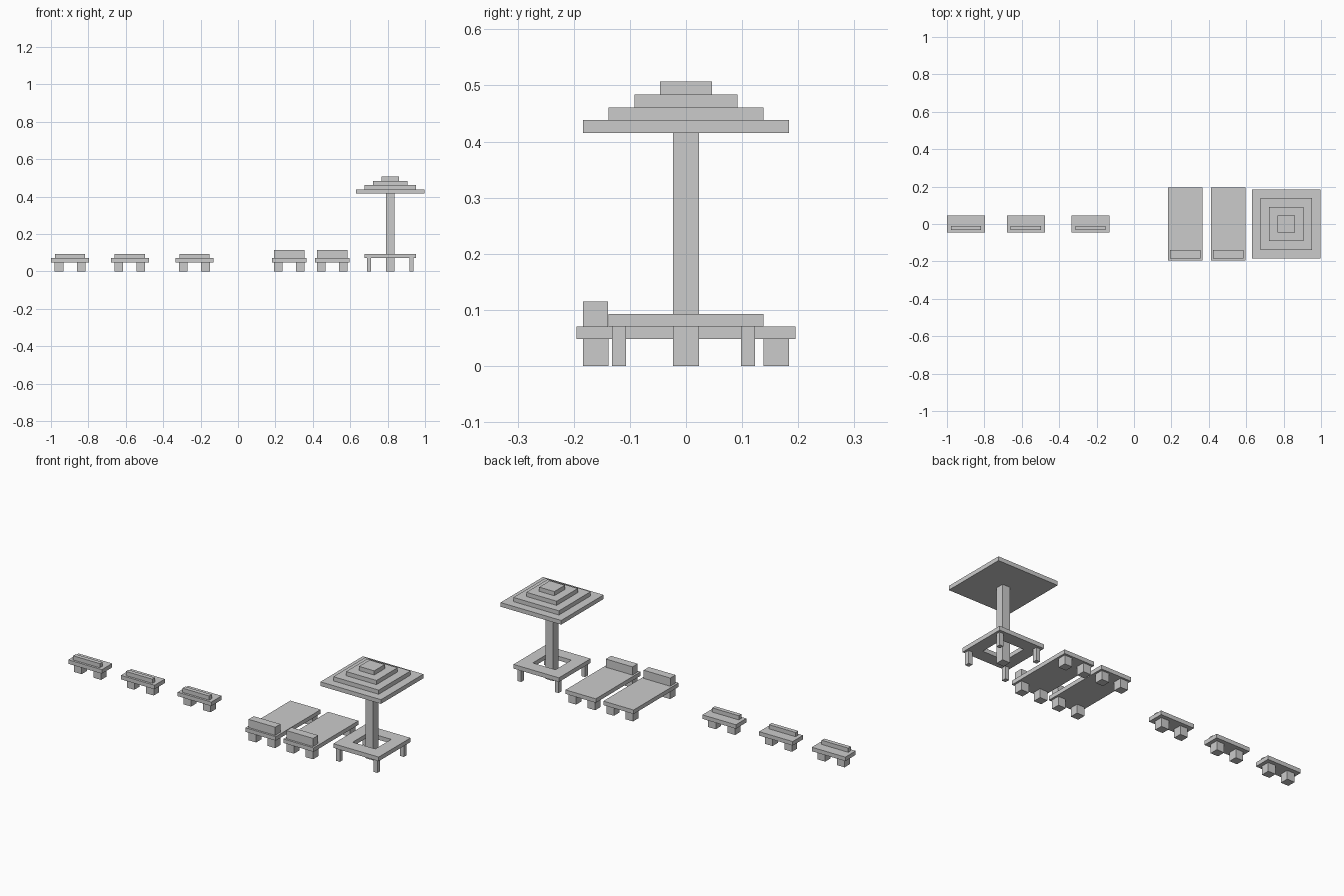
import bpy, bmesh

if "Cube" in bpy.data.objects:
    bpy.data.objects.remove(bpy.data.objects["Cube"])


def boxes(name, parts):
    """One object from boxes given as (x0, x1, y0, y1, z0, z1)."""
    bm = bmesh.new()
    for x0, x1, y0, y1, z0, z1 in parts:
        verts = bmesh.ops.create_cube(bm, size=1)["verts"]
        for v in verts:
            v.co.x = x1 if v.co.x > 0 else x0
            v.co.y = y1 if v.co.y > 0 else y0
            v.co.z = z1 if v.co.z > 0 else z0
    mesh = bpy.data.meshes.new(name)
    bm.to_mesh(mesh)
    bm.free()
    obj = bpy.data.objects.new(name, mesh)
    bpy.context.collection.objects.link(obj)
    return obj


SEAT, SLAB = 0.048, 0.070   # underside and top of the seats
U = 0.023                   # basic thickness

# Three benches with low backrests
for i, cx in enumerate((-0.898, -0.578, -0.233), 1):
    boxes(f"bench_{i}_seat", [(cx - 0.102, cx + 0.102, -0.045, 0.045, SEAT, SLAB)])
    boxes(f"bench_{i}_backrest", [(cx - 0.081, cx + 0.081, -0.033, -0.010, SLAB, 0.093)])
    boxes(f"bench_{i}_legs", [(cx + s - U, cx + s + U, -U, U, 0, SEAT)
                              for s in (-0.059, 0.059)])

# Two sun loungers with headrests at the front
for i, cx in enumerate((0.274, 0.504), 1):
    boxes(f"lounger_{i}_bed", [(cx - 0.092, cx + 0.092, -0.195, 0.195, SEAT, SLAB)])
    boxes(f"lounger_{i}_headrest", [(cx - 0.081, cx + 0.081, -0.184, -0.139, SLAB, 0.115)])
    boxes(f"lounger_{i}_legs", [(cx + s - U, cx + s + U, y - U, y + U, 0, SEAT)
                                for s in (-0.058, 0.058) for y in (-0.161, 0.161)])

# Ring-shaped table around the parasol pole
px = 0.814
o, h = 0.138, 0.069
boxes("table_top", [(px - o, px + o, -o, -h, SLAB, 0.093),
                    (px - o, px + o, h, o, SLAB, 0.093),
                    (px - o, px - h, -h, h, SLAB, 0.093),
                    (px + h, px + o, -h, h, SLAB, 0.093)])
boxes("table_legs", [(px + s - U / 2, px + s + U / 2, y - 0.0125, y + 0.0125, 0, SLAB)
                     for s in (-0.114, 0.114) for y in (-0.1195, 0.1105)])

# Parasol pole and stepped canopy
boxes("parasol_pole", [(px - U, px + U, -U, U, 0, 0.415)])
for i in range(4):
    r = 0.046 * (4 - i)
    z = 0.415 + i * U
    boxes(f"canopy_step_{i + 1}", [(px - r, px + r, -r, r, z, z + U)])
